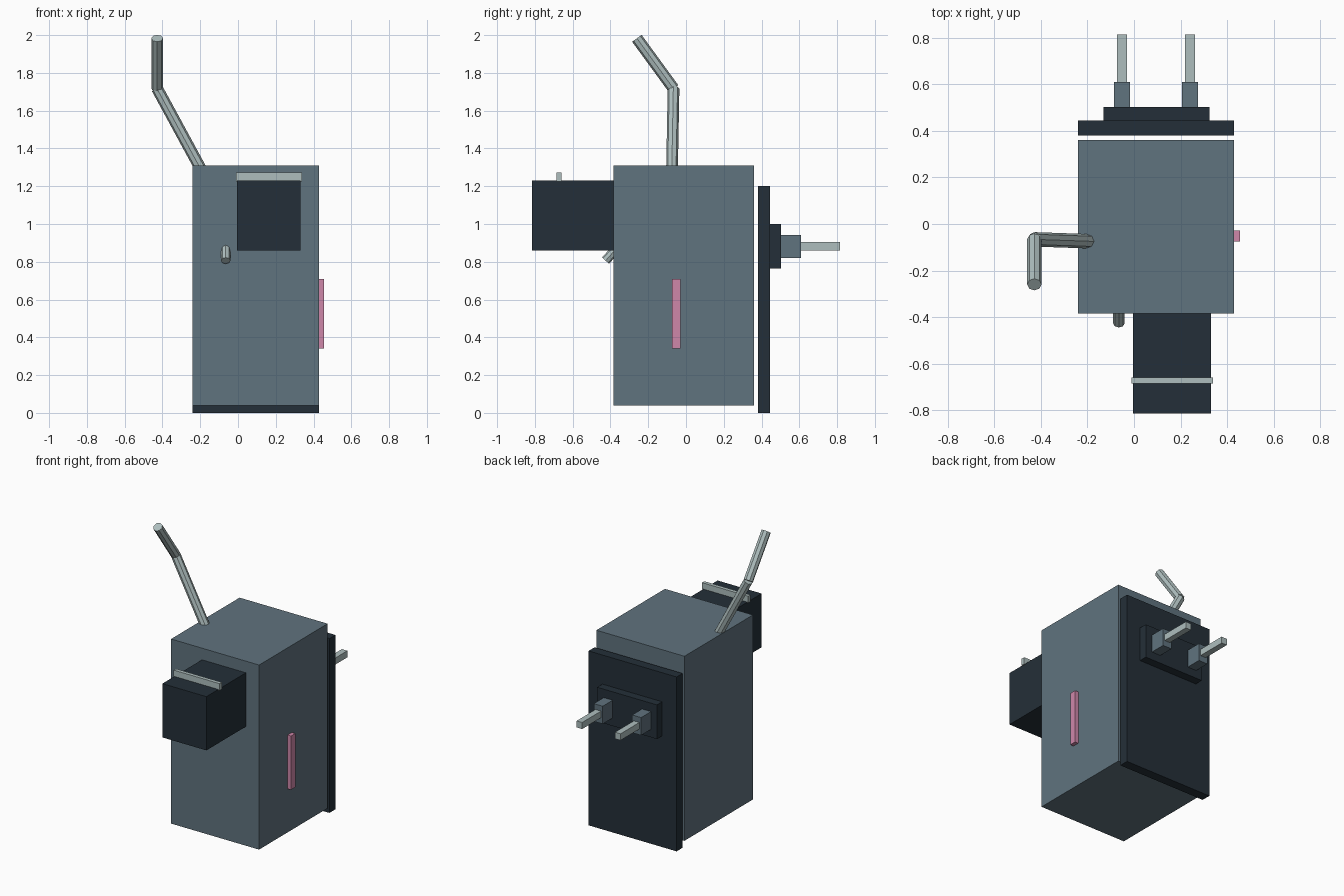
import bpy
import bmesh
from mathutils import Vector

if "Cube" in bpy.data.objects:
    bpy.data.objects.remove(bpy.data.objects["Cube"])


def material(name, rgb):
    m = bpy.data.materials.new(name)
    m.diffuse_color = [(c / 255 / 12.92 if c < 11 else ((c / 255 + 0.055) / 1.055) ** 2.4)
                       for c in rgb] + [1]
    m.use_nodes = True
    m.node_tree.nodes["Principled BSDF"].inputs["Base Color"].default_value = m.diffuse_color
    return m


slate = material("slate grey", (96, 115, 126))
dark = material("dark navy", (36, 47, 56))
metal = material("pale metal", (174, 190, 190))
pink = material("pink", (207, 135, 170))


def finish(name, bm, mat):
    bmesh.ops.recalc_face_normals(bm, faces=bm.faces)
    mesh = bpy.data.meshes.new(name)
    bm.to_mesh(mesh)
    bm.free()
    mesh.materials.append(mat)
    bpy.context.collection.objects.link(bpy.data.objects.new(name, mesh))


def box(name, x, y, z, mat):
    """Box given as (min, max) along each axis."""
    bm = bmesh.new()
    bmesh.ops.create_cube(bm, size=1)
    for v in bm.verts:
        v.co = [r[0] if c < 0 else r[1] for c, r in zip(v.co, (x, y, z))]
    finish(name, bm, mat)


def rod(name, a, b, radius, mat, sides=8):
    """Faceted cylinder between two points."""
    a, b = Vector(a), Vector(b)
    bm = bmesh.new()
    bmesh.ops.create_cone(bm, cap_ends=True, segments=sides, radius1=radius,
                          radius2=radius, depth=(b - a).length)
    rot = (b - a).to_track_quat('Z', 'Y')
    for v in bm.verts:
        v.co = rot @ v.co + (a + b) / 2
    finish(name, bm, mat)


# main case, front housing and its clip
box("case", (-0.24, 0.43), (-0.385, 0.36), (0.04, 1.31), slate)
box("front_housing", (-0.005, 0.33), (-0.815, -0.385), (0.86, 1.23), dark)
box("housing_clip", (-0.01, 0.34), (-0.685, -0.66), (1.225, 1.272), metal)

# back panel with socket plate and two prongs
box("back_panel", (-0.24, 0.43), (0.38, 0.445), (0.0, 1.2), dark)
box("socket_plate", (-0.13, 0.325), (0.445, 0.502), (0.765, 1.0), dark)
for side, x in (("left", -0.051), ("right", 0.241)):
    box(side + "_prong_base", (x - 0.034, x + 0.034), (0.502, 0.61), (0.82, 0.942), slate)
    box(side + "_prong", (x - 0.021, x + 0.021), (0.61, 0.815), (0.86, 0.905), metal)

# side indicator strip
box("side_strip", (0.43, 0.456), (-0.075, -0.028), (0.34, 0.71), pink)

# bent antenna and small front stub
bend = (-0.428, -0.066, 1.717)
rod("antenna_lower", (-0.196, -0.074, 1.29), bend, 0.031, metal)
rod("antenna_upper", bend, (-0.428, -0.26, 1.983), 0.031, metal)
rod("front_stub", (-0.065, -0.355, 0.885), (-0.065, -0.426, 0.806), 0.025, metal)
